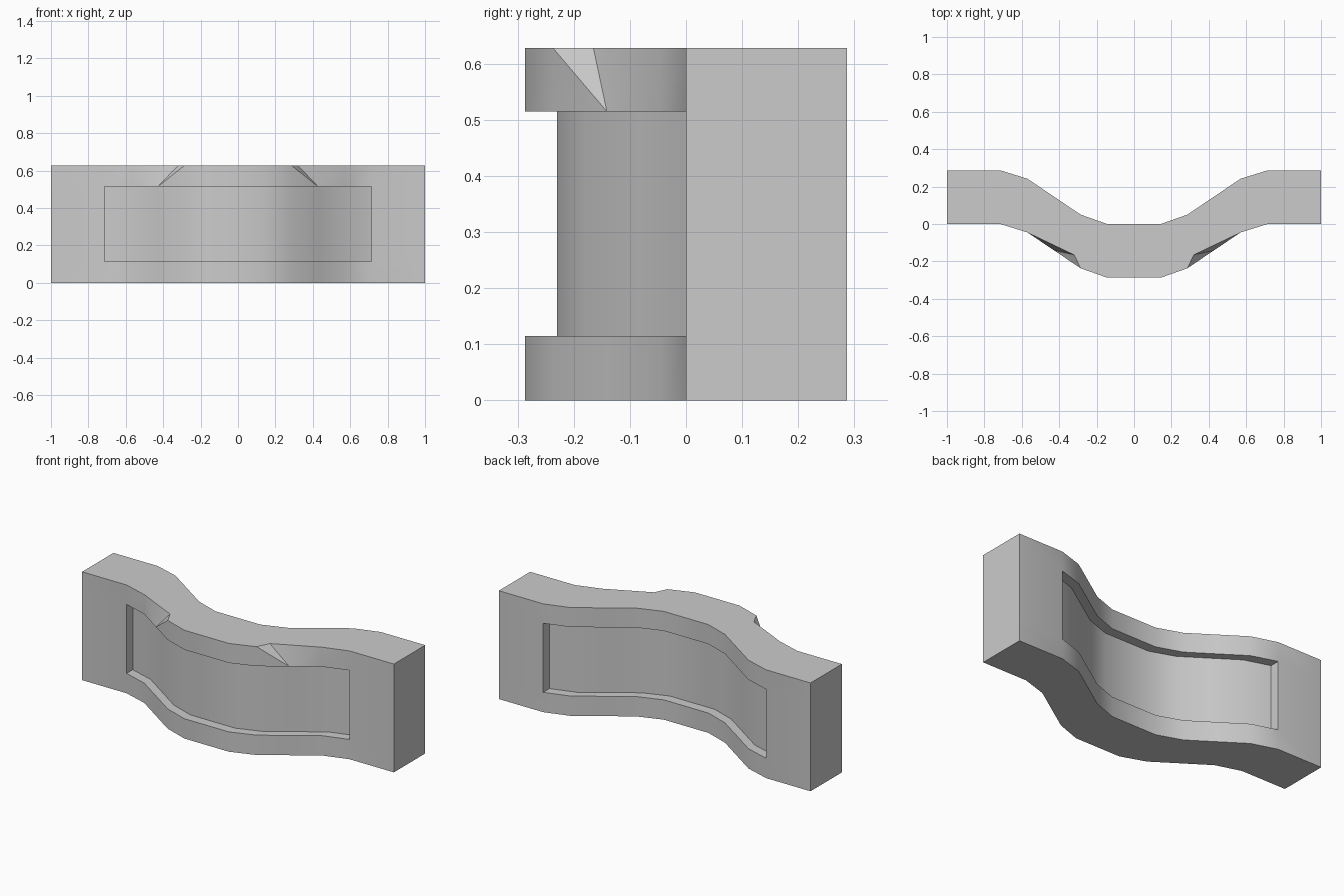
import bpy
import bmesh
import math

if "Cube" in bpy.data.objects:
    bpy.data.objects.remove(bpy.data.objects["Cube"])

THICK, DEPTH = 0.287, 0.057
LEVELS = [0, 0.115, 0.515, 0.628]

# Plan curve of the front face: one half, mirrored
half = [(-1, 0), (-0.715, 0), (-0.57, -0.045), (-0.4275, -0.141),
        (-0.285, -0.237), (-0.143, -THICK)]
curve = half + [(-x, y) for x, y in reversed(half)]
last = len(curve) - 1
notches = (3, last - 3)

grey = bpy.data.materials.new("plain_grey")
grey.use_nodes = True
colour = (0.6, 0.6, 0.6, 1)
grey.diffuse_color = colour
grey.node_tree.nodes["Principled BSDF"].inputs["Base Color"].default_value = colour

bm = bmesh.new()


def make_columns(offset):
    return [[bm.verts.new((x, y + offset, z)) for z in LEVELS] for x, y in curve]


def make_side(cols, inward):
    """Rim around a sunken panel that follows the curve."""
    floor = {}
    for i in range(1, last):
        for j in (1, 2):
            x, y, z = cols[i][j].co
            floor[i, j] = bm.verts.new((x, y + inward, z))
    for i in range(last):
        for j in range(3):
            a, b = cols[i][j], cols[i + 1][j]
            c, d = cols[i + 1][j + 1], cols[i][j + 1]
            if j == 1 and 0 < i < last - 1:
                bm.faces.new([floor[i, 1], floor[i + 1, 1],
                              floor[i + 1, 2], floor[i, 2]])
                bm.faces.new([a, b, floor[i + 1, 1], floor[i, 1]])
                bm.faces.new([d, c, floor[i + 1, 2], floor[i, 2]])
            elif j == 2 and i in notches:
                bm.faces.new([a, b, c])
                bm.faces.new([a, c, d])
            elif j == 2 and i + 1 in notches:
                bm.faces.new([a, b, d])
                bm.faces.new([b, c, d])
            else:
                bm.faces.new([a, b, c, d])
    # End walls of the panel
    for i in (1, last - 1):
        bm.faces.new([cols[i][1], cols[i][2], floor[i, 2], floor[i, 1]])


front, back = make_columns(0), make_columns(THICK)
make_side(front, DEPTH)
make_side(back, -DEPTH)

# Small notches in the top front edge
for i in notches:
    front[i][3].co.x = math.copysign(0.32, front[i][3].co.x)
    front[i][3].co.y = -0.165

# Top, bottom and ends
for i in range(last):
    for j in (0, 3):
        bm.faces.new([front[i][j], front[i + 1][j], back[i + 1][j], back[i][j]])
for i in (0, last):
    for j in range(3):
        bm.faces.new([front[i][j], front[i][j + 1], back[i][j + 1], back[i][j]])

bmesh.ops.recalc_face_normals(bm, faces=bm.faces)
mesh = bpy.data.meshes.new("curved_bar")
bm.to_mesh(mesh)
bm.free()
mesh.materials.append(grey)
bar = bpy.data.objects.new("curved_bar", mesh)
bpy.context.collection.objects.link(bar)

bpy.ops.object.select_all(action="DESELECT")
bar.select_set(True)
bpy.context.view_layer.objects.active = bar
bpy.ops.object.shade_smooth_by_angle(angle=math.radians(40))
